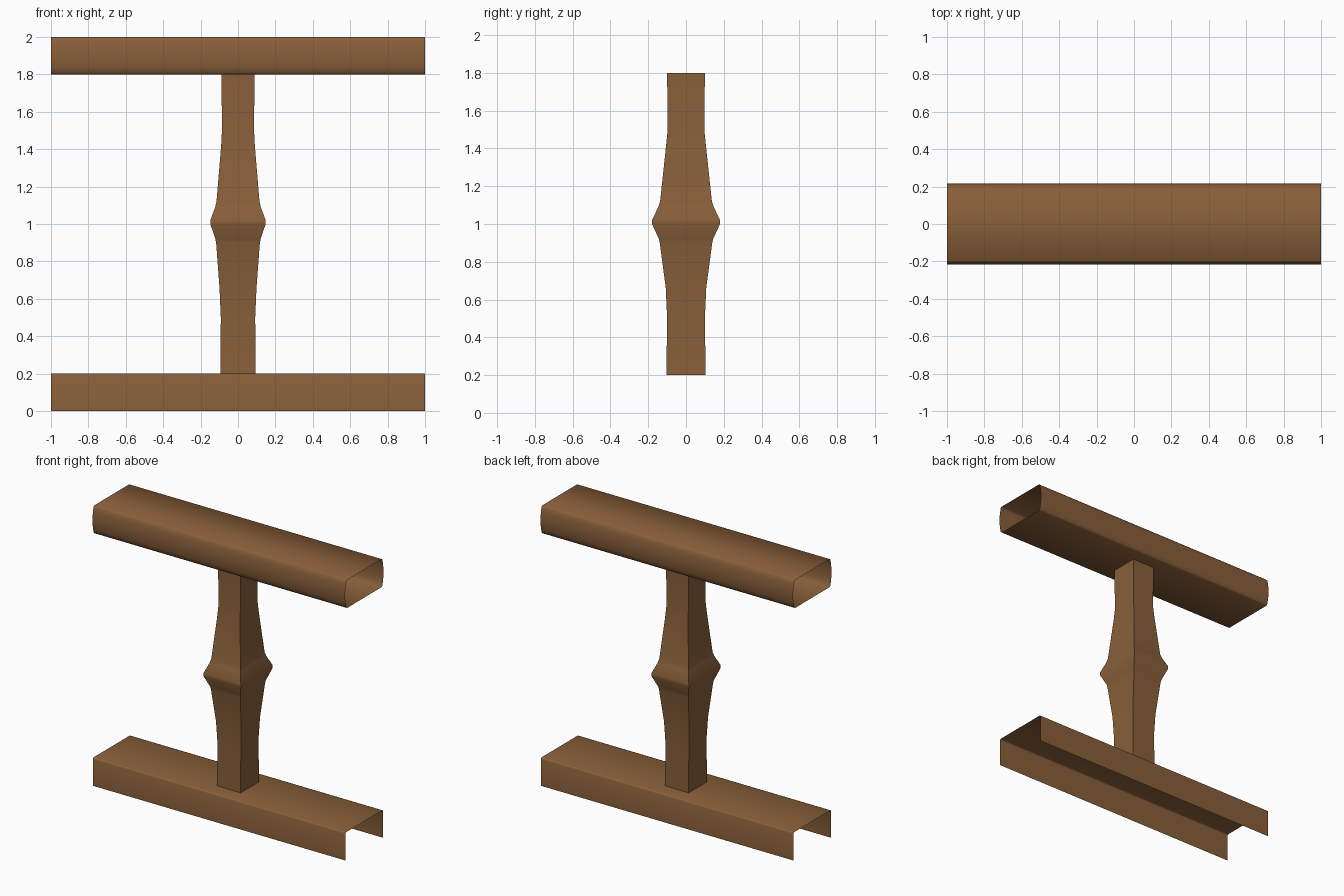
import bpy, bmesh, math

if "Cube" in bpy.data.objects:
    bpy.data.objects.remove(bpy.data.objects["Cube"])

wood = bpy.data.materials.new("warm brown wood")
wood.diffuse_color = (0.25, 0.115, 0.042, 1)
wood.use_nodes = True
wood.node_tree.nodes["Principled BSDF"].inputs["Base Color"].default_value = wood.diffuse_color


def loft(name, rings, closed):
    """Skin successive rings of points; ends stay open."""
    bm = bmesh.new()
    rows = [[bm.verts.new(p) for p in ring] for ring in rings]
    n = len(rows[0])
    for a, b in zip(rows, rows[1:]):
        for i in range(n if closed else n - 1):
            j = (i + 1) % n
            bm.faces.new((a[i], a[j], b[j], b[i]))
    me = bpy.data.meshes.new(name)
    bm.to_mesh(me)
    bm.free()
    me.materials.append(wood)
    ob = bpy.data.objects.new(name, me)
    bpy.context.collection.objects.link(ob)
    bpy.ops.object.select_all(action='DESELECT')
    ob.select_set(True)
    bpy.context.view_layer.objects.active = ob
    bpy.ops.object.shade_smooth_by_angle(angle=math.radians(50))
    return ob


def rail(name, half, closed):
    """Extrude a section along x, mirrored from its +y half (bottom to top)."""
    section = half + [(-y, z) for y, z in reversed(half)]
    return loft(name, [[(x, y, z) for y, z in section] for x in (1, -1)], closed)


# Bottom rail: channel open underneath and at the ends
rail("bottom_rail", [(0.213, 0.0), (0.213, 0.19), (0.21, 0.197), (0.203, 0.2)], False)

# Top handrail: hollow tube with bulging sides
half = [(0.195, 1.8)]
for i in range(7):
    t = -1 + i / 3
    half.append((0.217 - 0.013 * t * t, 1.9 + 0.092 * t))
half.append((0.197, 2.0))
rail("top_rail", half, True)

# Baluster: square post swelling to a collar, rows of (z, half x, half y)
profile = [(0.2, .094, .104), (0.5, .092, .1), (0.66, .099, .107),
           (0.9, .117, .139), (0.92, .121, .143), (1.0, .148, .18),
           (1.02, .148, .18), (1.09, .122, .147), (1.12, .115, .137),
           (1.42, .09, .105), (1.5, .086, .097), (1.8, .088, .1)]
loft("baluster", [[(-x, -y, z), (x, -y, z), (x, y, z), (-x, y, z)]
                  for z, x, y in profile], True)
